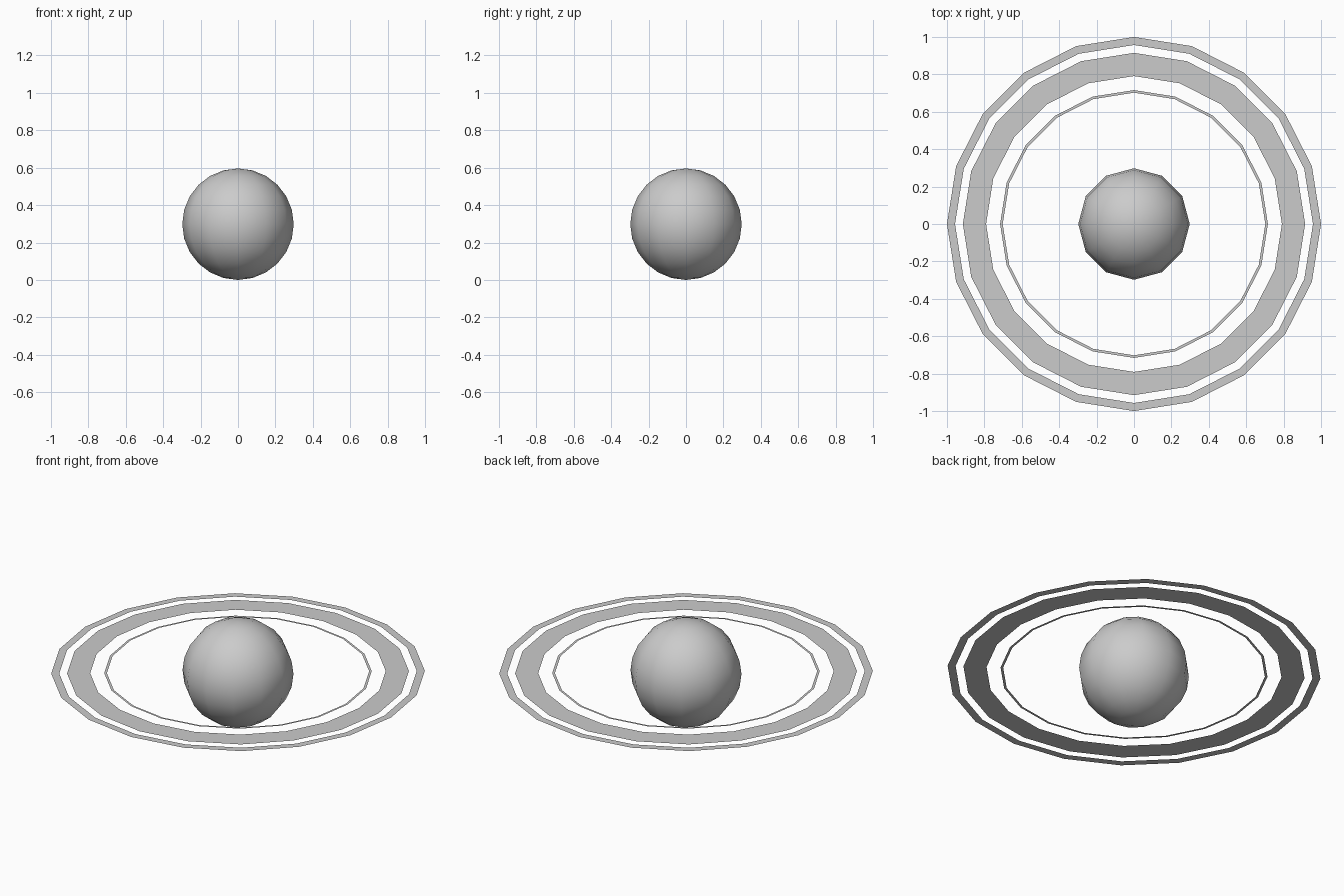
import bpy, bmesh, math

if "Cube" in bpy.data.objects:
    bpy.data.objects.remove(bpy.data.objects["Cube"])

R = 0.298   # planet radius, also height of the ring plane

# Planet: smooth low-poly ball
bpy.ops.mesh.primitive_uv_sphere_add(segments=12, ring_count=12, radius=R, location=(0, 0, R))
planet = bpy.context.object
planet.name = "planet"
bpy.ops.object.shade_smooth()


def flat_ring(name, inner, outer, sides=20):
    """Paper-thin annulus facing up."""
    bm = bmesh.new()
    loops = []
    for r in (inner, outer):
        loops.append([bm.verts.new((r * math.cos(2 * math.pi * i / sides),
                                    r * math.sin(2 * math.pi * i / sides), 0))
                      for i in range(sides)])
    a, b = loops
    for i in range(sides):
        j = (i + 1) % sides
        bm.faces.new((a[i], b[i], b[j], a[j]))
    mesh = bpy.data.meshes.new(name)
    bm.to_mesh(mesh)
    bm.free()
    ob = bpy.data.objects.new(name, mesh)
    ob.location.z = R
    bpy.context.collection.objects.link(ob)


# Three concentric rings
flat_ring("inner_ring", 0.702, 0.716)
flat_ring("middle_ring", 0.791, 0.915)
flat_ring("outer_ring", 0.957, 1.0)
